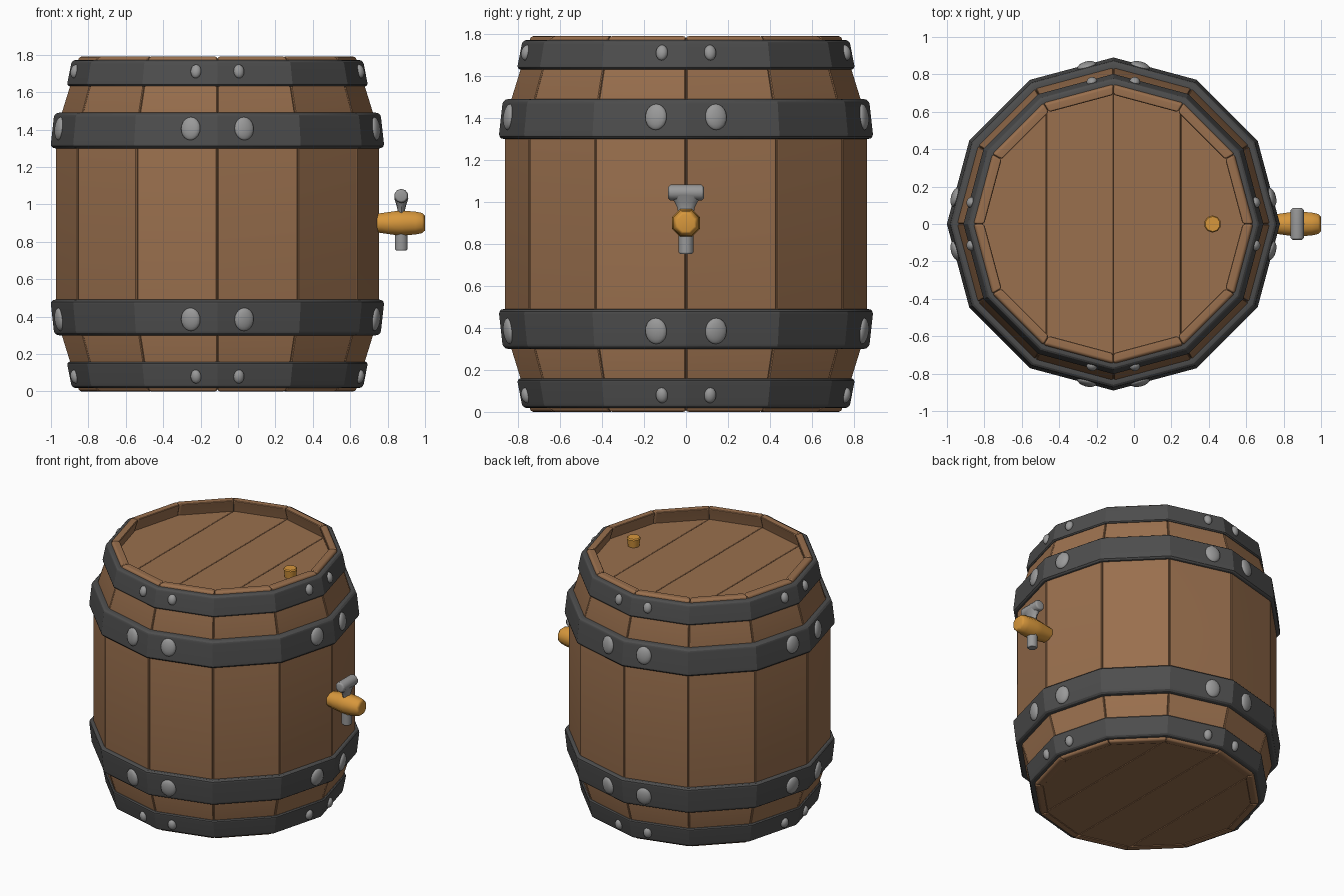
import bpy, bmesh
from math import sin, cos, pi, radians
from mathutils import Matrix, Vector

if "Cube" in bpy.data.objects:
    bpy.data.objects.remove(bpy.data.objects["Cube"], do_unlink=True)

SIDES = 12
CX = -0.11           # barrel axis
HEIGHT = 1.79
STEP = 2 * pi / SIDES


def material(name, rgb):
    m = bpy.data.materials.new(name)
    m.use_nodes = True
    m.diffuse_color = (*rgb, 1)
    m.node_tree.nodes["Principled BSDF"].inputs["Base Color"].default_value = (*rgb, 1)
    return m


WOOD = material("brown wood", (0.32, 0.16, 0.075))
IRON = material("dark iron", (0.075, 0.075, 0.075))
STEEL = material("grey steel", (0.32, 0.32, 0.32))
BRASS = material("golden wood", (0.68, 0.31, 0.045))


def finish(name, bm, mat, bevel=0, angle=25, matrix=None):
    """Round the hard edges, then make a smooth-shaded object."""
    bmesh.ops.recalc_face_normals(bm, faces=bm.faces)
    if bevel:
        hard = [e for e in bm.edges if e.calc_face_angle(0) > radians(50)]
        bmesh.ops.bevel(bm, geom=hard, offset=bevel, segments=3, profile=0.5, affect='EDGES')
    if matrix:
        bm.transform(matrix)
    mesh = bpy.data.meshes.new(name)
    bm.to_mesh(mesh)
    bm.free()
    mesh.materials.append(mat)
    ob = bpy.data.objects.new(name, mesh)
    bpy.context.collection.objects.link(ob)
    bpy.ops.object.select_all(action='DESELECT')
    ob.select_set(True)
    bpy.context.view_layer.objects.active = ob
    bpy.ops.object.shade_smooth_by_angle(angle=radians(angle))
    mod = ob.modifiers.new("Weighted Normal", 'WEIGHTED_NORMAL')
    mod.keep_sharp = True
    return ob


def loft(bm, rings, closed=False):
    """Skin a row of equal loops; cap the ends or join them."""
    loops = [[bm.verts.new(p) for p in ring] for ring in rings]
    n = len(loops[0])
    pairs = list(zip(loops, loops[1:]))
    if closed:
        pairs.append((loops[-1], loops[0]))
    else:
        bm.faces.new(loops[0])
        bm.faces.new(loops[-1])
    for a, b in pairs:
        for i in range(n):
            j = (i + 1) % n
            bm.faces.new((a[i], a[j], b[j], b[i]))


def ring(r, z, sides=SIDES, turn=0.0):
    return [(r * cos(turn + i * 2 * pi / sides), r * sin(turn + i * 2 * pi / sides), z)
            for i in range(sides)]


def lathe(name, profile, mat, sides=SIDES, closed=False, bevel=0, angle=25, matrix=None):
    bm = bmesh.new()
    loft(bm, [ring(r, z, sides, pi / sides if sides != SIDES else 0) for r, z in profile], closed)
    return finish(name, bm, mat, bevel, angle, matrix)


AXIS = Matrix.Translation((CX, 0, 0))

# Staves: one bulging board per side
BULGE = [(0.742, 0), (0.866, 0.40), (0.866, HEIGHT - 0.40), (0.742, HEIGHT)]
for k in range(SIDES):
    bm = bmesh.new()
    a, b = k * STEP, (k + 1) * STEP
    loft(bm, [[(r * cos(t), r * sin(t), z)
               for r, t in ((R, a), (R, b), (R - 0.055, b), (R - 0.055, a))]
              for R, z in BULGE])
    finish(f"stave_{k + 1}", bm, WOOD, 0.013, matrix=AXIS)

# Lids: four boards each, top one recessed
for name, low, high in (("top_lid", 1.64, 1.70), ("bottom_lid", 0.006, 0.06)):
    for k in range(4):
        x0, x1 = (k - 2) * 0.36, (k - 1) * 0.36
        outline = [p for p in ring(0.72, 0) if x0 - 0.01 < p[0] < x1 + 0.01]
        bm = bmesh.new()
        loft(bm, [[(x, y, z) for x, y, _ in outline] for z in (low, high)])
        finish(f"{name}_board_{k + 1}", bm, WOOD, 0.007, matrix=AXIS)

# Hoops and their rivets, repeated upside down on the lower half
HOOPS = (("wide", 0.893, 1.30, 0.872, 1.49, 0.024, 0.143, 0.053, 0.062),
         ("narrow", 0.806, 1.63, 0.778, 1.772, 0.020, 0.115, 0.029, 0.037))
for half in ("upper", "lower"):
    for name, r0, z0, r1, z1, bevel, offset, rw, rh in HOOPS:
        flip = (lambda z: z) if half == "upper" else (lambda z: HEIGHT - z)
        profile = [(r0 - 0.07, flip(z0)), (r0, flip(z0)), (r1, flip(z1)), (r1 - 0.07, flip(z1))]
        lathe(f"{half}_{name}_hoop", profile, IRON, closed=True, bevel=bevel, matrix=AXIS)

        mid = (r0 + r1) / 2
        tilt = (r0 - r1) / (z1 - z0) * (1 if half == "upper" else -1)
        bm = bmesh.new()
        for quarter in range(4):
            for side in (-1, 1):
                place = (Matrix.Rotation(quarter * pi / 2, 4, 'Z')
                         @ Matrix.Translation((mid - offset * 0.268, side * offset,
                                               flip((z0 + z1) / 2 + 0.01)))
                         @ Matrix.Rotation(side * STEP / 2, 4, 'Z')
                         @ Matrix.Rotation(-tilt, 4, 'Y')
                         @ Matrix.Diagonal((0.024, rw, rh, 1)))
                bmesh.ops.create_uvsphere(bm, u_segments=16, v_segments=10, radius=1, matrix=place)
        finish(f"{half}_{name}_rivets", bm, STEEL, angle=60, matrix=AXIS)

# Stopper in the top lid
lathe("stopper", [(0.036, 1.68), (0.046, 1.755), (0.04, 1.763)], BRASS, sides=10, angle=40,
      matrix=Matrix.Translation((0.42, 0, 0)))

# Tap: barrel-shaped spout pointing sideways
SPOUT = [(0.05, 0.72), (0.058, 0.77), (0.069, 0.84), (0.072, 0.88),
         (0.066, 0.95), (0.058, 0.985), (0.043, 1.0)]
lathe("tap_spout", SPOUT, BRASS, sides=8, angle=50,
      matrix=Matrix.Translation((0, 0, 0.90)) @ Matrix.Rotation(pi / 2, 4, 'Y'))

# Tap: key stem, flared neck and cross handle
TAP = Matrix.Translation((0.873, 0, 0))
lathe("tap_stem", [(0.028, 0.752), (0.036, 0.762), (0.036, 0.96)], STEEL, sides=10, angle=50,
      matrix=TAP)
NECK = [(0.036, 0.94), (0.042, 0.975), (0.055, 1.0), (0.075, 1.03)]
lathe("tap_neck", NECK, STEEL, sides=12, angle=50,
      matrix=TAP @ Matrix.Diagonal((0.5, 1, 1, 1)))
lathe("tap_handle", [(0.026, -0.086), (0.038, -0.074), (0.038, 0.074), (0.026, 0.086)],
      STEEL, sides=10, angle=50,
      matrix=TAP @ Matrix.Translation((0, 0, 1.045)) @ Matrix.Rotation(pi / 2, 4, 'X'))
